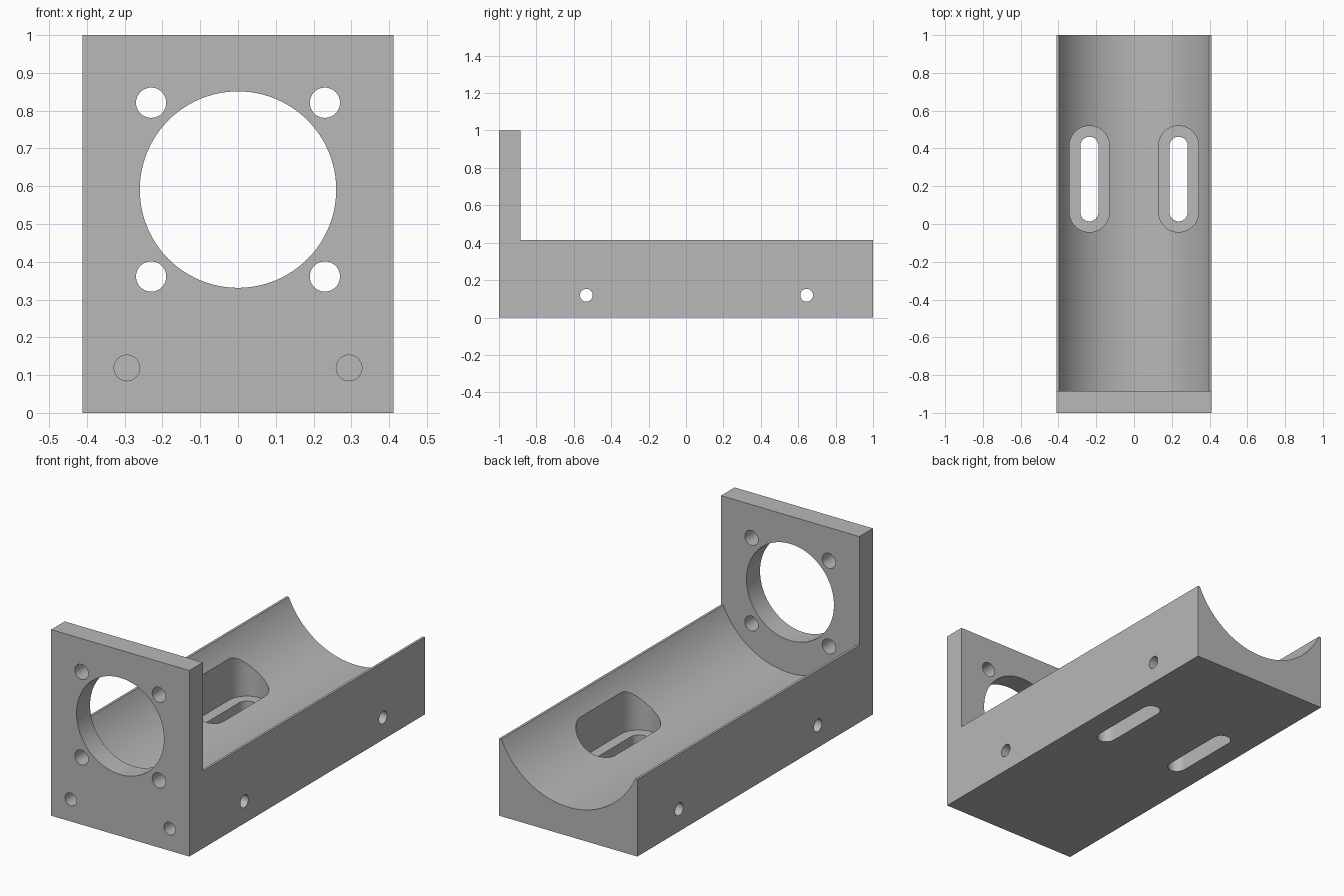
import bpy
import bmesh
from math import sin, cos, pi, asin

if "Cube" in bpy.data.objects:
    bpy.data.objects.remove(bpy.data.objects["Cube"])

HALF_W = 0.411       # half the width
SIDE_Z = 0.415       # height of the trough sides
PLATE_Y = -0.885     # inner face of the upright plate
AXIS_Z = 0.591       # shared axis of bore and trough
TROUGH_R = 0.435

grey = bpy.data.materials.new("plain grey")
grey.use_nodes = True
colour = (0.48, 0.48, 0.48, 1)
grey.diffuse_color = colour
grey.node_tree.nodes["Principled BSDF"].inputs["Base Color"].default_value = colour


def prism(name, profile, axis, start, end):
    """Extrude a 2D outline along an axis; the outline uses the other two axes in order."""
    bm = bmesh.new()
    rings = []
    for depth in (start, end):
        ring = []
        for point in profile:
            co = list(point)
            co.insert("xyz".index(axis), depth)
            ring.append(bm.verts.new(co))
        rings.append(ring)
        bm.faces.new(ring)
    low, high = rings
    for i in range(len(low)):
        j = (i + 1) % len(low)
        bm.faces.new((low[i], low[j], high[j], high[i]))
    bmesh.ops.recalc_face_normals(bm, faces=bm.faces)
    mesh = bpy.data.meshes.new(name)
    bm.to_mesh(mesh)
    bm.free()
    mesh.materials.append(grey)
    obj = bpy.data.objects.new(name, mesh)
    bpy.context.collection.objects.link(obj)
    return obj


def arc(u, v, r, a, b, n):
    return [(u + r * cos(a + (b - a) * i / n), v + r * sin(a + (b - a) * i / n))
            for i in range(n + 1)]


def circle(u, v, r, n=48):
    return arc(u, v, r, 0, 2 * pi, n)[:-1]


def slot(u, low, high, r):
    return arc(u, high - r, r, 0, pi, 20) + arc(u, low + r, r, pi, 2 * pi, 20)


# Full block, to be carved down to the bracket
block = [(-HALF_W, 0), (HALF_W, 0), (HALF_W, 1), (-HALF_W, 1)]
bracket = prism("motor_bracket", block, "y", -1, 1)

# Space behind the plate, with the round trough below it
dip = asin((AXIS_Z - SIDE_Z) / TROUGH_R)
space = arc(0, AXIS_Z, TROUGH_R, pi + dip, 2 * pi - dip, 72)
space += [(0.6, SIDE_Z), (0.6, 1.2), (-0.6, 1.2), (-0.6, SIDE_Z)]
cutters = [prism("trough_cutter", space, "y", PLATE_Y, 1.2)]

# Large bore through the plate
cutters.append(prism("bore_cutter", circle(0, AXIS_Z, 0.26, 96), "y", -1.2, -0.8))

for side in (-1, 1):
    # Screw holes around the bore
    for level in (-1, 1):
        outline = circle(side * 0.23, AXIS_Z + level * 0.23, 0.04)
        cutters.append(prism("screw_hole_cutter", outline, "y", -1.2, -0.8))
    # Blind holes low in the front
    cutters.append(prism("front_hole_cutter", circle(side * 0.294, 0.119, 0.034), "y", -1.2, -0.7))
    # Recessed slots in the trough floor
    x = side * 0.236
    cutters.append(prism("recess_cutter", slot(x, -0.043, 0.52, 0.106), "z", 0.1, 0.7))
    cutters.append(prism("slot_cutter", slot(x, 0.014, 0.462, 0.048), "z", -0.2, 0.2))

# Cross holes through both sides
for y in (-0.533, 0.645):
    cutters.append(prism("cross_hole_cutter", circle(y, 0.119, 0.034), "x", -0.6, 0.6))

bpy.ops.object.select_all(action="DESELECT")
bpy.context.view_layer.objects.active = bracket
bracket.select_set(True)
for cutter in cutters:
    cut = bracket.modifiers.new("cut", "BOOLEAN")
    cut.operation = "DIFFERENCE"
    cut.solver = "EXACT"
    cut.object = cutter
    bpy.ops.object.modifier_apply(modifier=cut.name)
    bpy.data.objects.remove(cutter)

bracket.data.materials.clear()
bracket.data.materials.append(grey)
bpy.ops.object.shade_smooth_by_angle()
